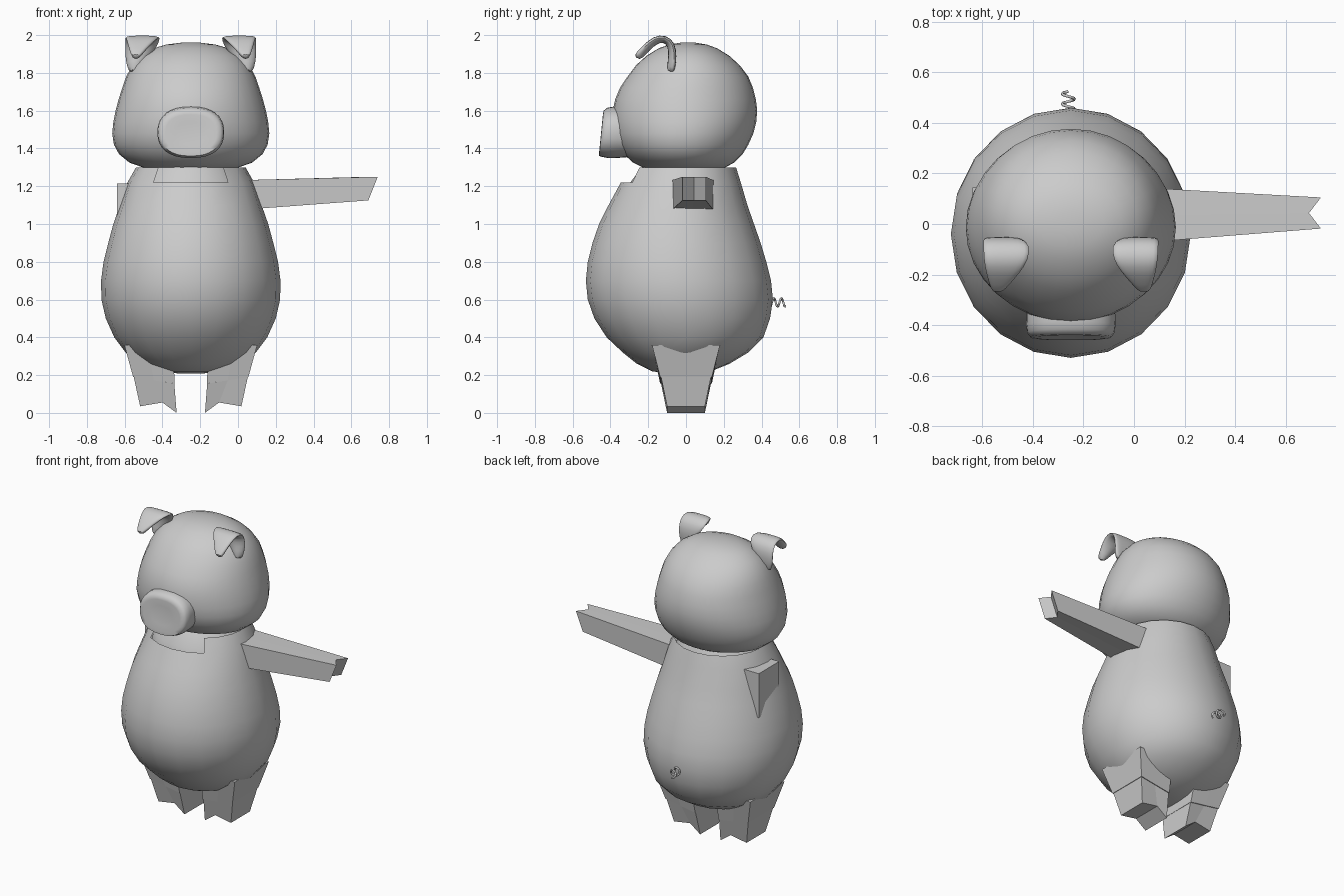
import bpy, bmesh, math
from mathutils import Vector

if "Cube" in bpy.data.objects:
    bpy.data.objects.remove(bpy.data.objects["Cube"])

CX = -0.25  # centre line of the animal
grey = bpy.data.materials.new("plain grey")
grey.diffuse_color = (0.6, 0.6, 0.6, 1)
grey.use_nodes = True
grey.node_tree.nodes["Principled BSDF"].inputs["Base Color"].default_value = grey.diffuse_color


def finish(name, bm, smooth=None):
    bmesh.ops.recalc_face_normals(bm, faces=bm.faces)
    me = bpy.data.meshes.new(name)
    bm.to_mesh(me)
    bm.free()
    me.materials.append(grey)
    ob = bpy.data.objects.new(name, me)
    bpy.context.collection.objects.link(ob)
    if smooth:
        bpy.ops.object.select_all(action='DESELECT')
        ob.select_set(True)
        bpy.context.view_layer.objects.active = ob
        bpy.ops.object.shade_smooth_by_angle(angle=math.radians(smooth))
    return ob


def loft(rings, caps=(True, True), skip=lambda row, seg: False):
    """Skin a list of equal-length closed rings."""
    bm = bmesh.new()
    vs = [[bm.verts.new(p) for p in r] for r in rings]
    n = len(vs[0])
    for i in range(len(vs) - 1):
        for j in range(n):
            if not skip(i, j):
                k = (j + 1) % n
                bm.faces.new((vs[i][j], vs[i][k], vs[i + 1][k], vs[i + 1][j]))
    if caps[0]:
        bm.faces.new(vs[0])
    if caps[1]:
        bm.faces.new(vs[-1])
    return bm


def level(z, rx, y0, y1, n):
    """Horizontal ellipse between y0 (front) and y1 (back), first point at the front."""
    c, r = (y0 + y1) / 2, (y1 - y0) / 2
    return [(CX + rx * math.sin(a), c - r * math.cos(a), z)
            for a in (2 * math.pi * j / n for j in range(n))]


# Body: pear shape, with the front of the top row left open as a collar notch
N = 20
body = [(0.208, 0.06, -0.08, 0.04), (0.22, 0.16, -0.18, 0.13), (0.26, 0.26, -0.26, 0.23),
        (0.32, 0.345, -0.335, 0.33), (0.4, 0.405, -0.42, 0.41), (0.5, 0.45, -0.485, 0.445),
        (0.6, 0.473, -0.52, 0.46), (0.7, 0.475, -0.53, 0.45), (0.8, 0.462, -0.52, 0.425),
        (0.9, 0.437, -0.495, 0.395), (1.0, 0.41, -0.46, 0.36), (1.1, 0.375, -0.41, 0.325),
        (1.22, 0.335, -0.345, 0.29), (1.3, 0.29, -0.30, 0.265)]
last = len(body) - 2
finish("body", loft([level(*b, N) for b in body], (True, False),
                    lambda i, j: i == last and j in (0, 1, N - 1, N - 2)), 50)

# Neck inside the collar
finish("neck", loft([level(1.16, 0.31, -0.31, 0.25, N), level(1.22, 0.3, -0.295, 0.24, N),
                     level(1.33, 0.22, -0.21, 0.18, N)]), 50)

# Head: rounded dome with wide cheeks
head = [(1.285, 0.12, -0.12, 0.12), (1.295, 0.24, -0.22, 0.2), (1.325, 0.325, -0.28, 0.255),
        (1.37, 0.38, -0.33, 0.3), (1.42, 0.407, -0.365, 0.33), (1.48, 0.416, -0.385, 0.357),
        (1.54, 0.41, -0.39, 0.372), (1.6, 0.398, -0.388, 0.377), (1.66, 0.382, -0.375, 0.37),
        (1.72, 0.363, -0.35, 0.355), (1.78, 0.342, -0.31, 0.33), (1.84, 0.31, -0.265, 0.285),
        (1.89, 0.265, -0.21, 0.23), (1.93, 0.2, -0.145, 0.165), (1.95, 0.13, -0.09, 0.11),
        (1.96, 0.05, -0.03, 0.05)]
finish("head", loft([level(*h, 32) for h in head]), 60)


# Snout: rounded oval drum tilted slightly back
def snout_ring(y, rx, rz, z=1.485):
    pts = []
    for j in range(32):
        a = 2 * math.pi * j / 32
        c, s = math.cos(a), math.sin(a)
        x = rx * math.copysign(abs(c) ** 0.85, c)
        dz = rz * math.copysign(abs(s) ** 0.85, s)
        pts.append((CX + x, y + 0.1 * dz, z + dz))
    return pts


finish("snout", loft([snout_ring(*s) for s in (
    (-0.445, 0.08, 0.06, 1.48), (-0.45, 0.135, 0.1, 1.48), (-0.448, 0.16, 0.12, 1.48),
    (-0.43, 0.173, 0.13), (-0.40, 0.177, 0.136), (-0.36, 0.176, 0.136), (-0.28, 0.17, 0.13))]), 60)

# Ears: flaps that rise from the head and fold forward to a point (y, z, x, half width)
ear = [(-0.085, 1.80, 0.05, 0.03), (-0.075, 1.86, 0.042, 0.055), (-0.072, 1.92, 0.018, 0.085),
       (-0.09, 1.97, 0.004, 0.098), (-0.14, 1.983, 0.006, 0.094), (-0.185, 1.955, 0.018, 0.072),
       (-0.225, 1.915, 0.032, 0.045), (-0.262, 1.875, 0.042, 0.022)]
for side, name in ((1, "right_ear"), (-1, "left_ear")):
    rings = []
    for i, (y, z, x, w) in enumerate(ear):
        a, b = ear[max(i - 1, 0)], ear[min(i + 1, len(ear) - 1)]
        t = Vector((0, b[0] - a[0], b[1] - a[1])).normalized()
        nrm = Vector((0, -t.z, t.y))
        ring = []
        for j in range(10):
            q = 2 * math.pi * j / 10
            u = math.cos(q)
            p = Vector((x + w * u, y, z)) + nrm * (0.023 * math.sin(q) - 0.012 * u * u)
            ring.append((CX + side * (p.x - CX), p.y, p.z))
        rings.append(ring)
    ob = finish(name, loft(rings), 80)
    ob.modifiers.new("soften", 'SUBSURF').levels = 1
    ob.modifiers["soften"].render_levels = 1


# Right arm: tapering beam with a notched end
def arm_ring(x0, x1, notch, y0, y1, z0, z1):
    m = (y0 + y1) / 2
    return [(x0, y0, z0), (x0 - notch, m, z0), (x0, y1, z0),
            (x1, y1, z1), (x1 - notch, m, z1), (x1, y0, z1)]


def notched(name, a, b):
    """Six-point rings capped with two quads each, so the notch stays crisp."""
    bm = loft([a, b], (False, False))
    bm.verts.ensure_lookup_table()
    for k in (0, 6):
        v = bm.verts[k:k + 6]
        bm.faces.new((v[0], v[1], v[4], v[5]))
        bm.faces.new((v[1], v[2], v[3], v[4]))
    return finish(name, bm)


notched("right_arm", arm_ring(0.02, 0.02, 0, -0.075, 0.145, 1.075, 1.232),
        arm_ring(0.69, 0.74, 0.047, -0.018, 0.105, 1.125, 1.25))

# Left arm: only a block corner shows at the shoulder
bm = bmesh.new()
bmesh.ops.create_cube(bm, size=1)
for v in bm.verts:
    v.co = ((-0.64, -0.42)[v.co.x > 0], (-0.07, 0.145)[v.co.y > 0], (0.92, 1.215)[v.co.z > 0])
finish("left_arm_stump", bm)


# Legs: tapering thigh block over a cloven foot
def leg_ring(side, hy, inner, mid, outer):
    pts = [(p[0], y, p[1]) for y, row in ((-hy, (inner, mid, outer)), (hy, (outer, mid, inner)))
           for p in row]
    return [(CX + side * (x - CX), y, z) for x, y, z in pts]


for side, name in ((1, "right"), (-1, "left")):
    top = leg_ring(side, 0.18, (-0.155, 0.36), (-0.02, 0.36), (0.102, 0.36))
    knee = leg_ring(side, 0.137, (-0.165, 0.155), (-0.055, 0.172), (0.055, 0.19))
    cuff = leg_ring(side, 0.132, (-0.163, 0.155), (-0.055, 0.172), (0.052, 0.19))
    foot = leg_ring(side, 0.1, (-0.175, 0.0), (-0.1, 0.055), (0.018, 0.035))
    for part, a, b in (("thigh", top, knee), ("foot", cuff, foot)):
        bm = loft([a, b], (False, False))
        bm.verts.ensure_lookup_table()
        for k in (0, 6):
            v = bm.verts[k:k + 6]
            bm.faces.new((v[0], v[1], v[4], v[5]))
            bm.faces.new((v[1], v[2], v[3], v[4]))
        finish(name + "_" + part, bm)

# Tail: small curl of thin tube
rings = []
for i in range(33):
    t = i / 32
    a = t * 4 * math.pi - math.pi / 2
    c = Vector((-0.26 + 0.024 * math.cos(a), 0.445 + 0.08 * t, 0.585 + 0.022 * math.sin(a)))
    d = Vector((-math.sin(a), 0.25, math.cos(a))).normalized()
    u = Vector((math.cos(a), 0, math.sin(a)))
    w = d.cross(u).normalized()
    rings.append([c + 0.006 * (u * math.cos(q) + w * math.sin(q))
                  for q in (k * math.pi / 3 for k in range(6))])
finish("tail", loft(rings), 70)
